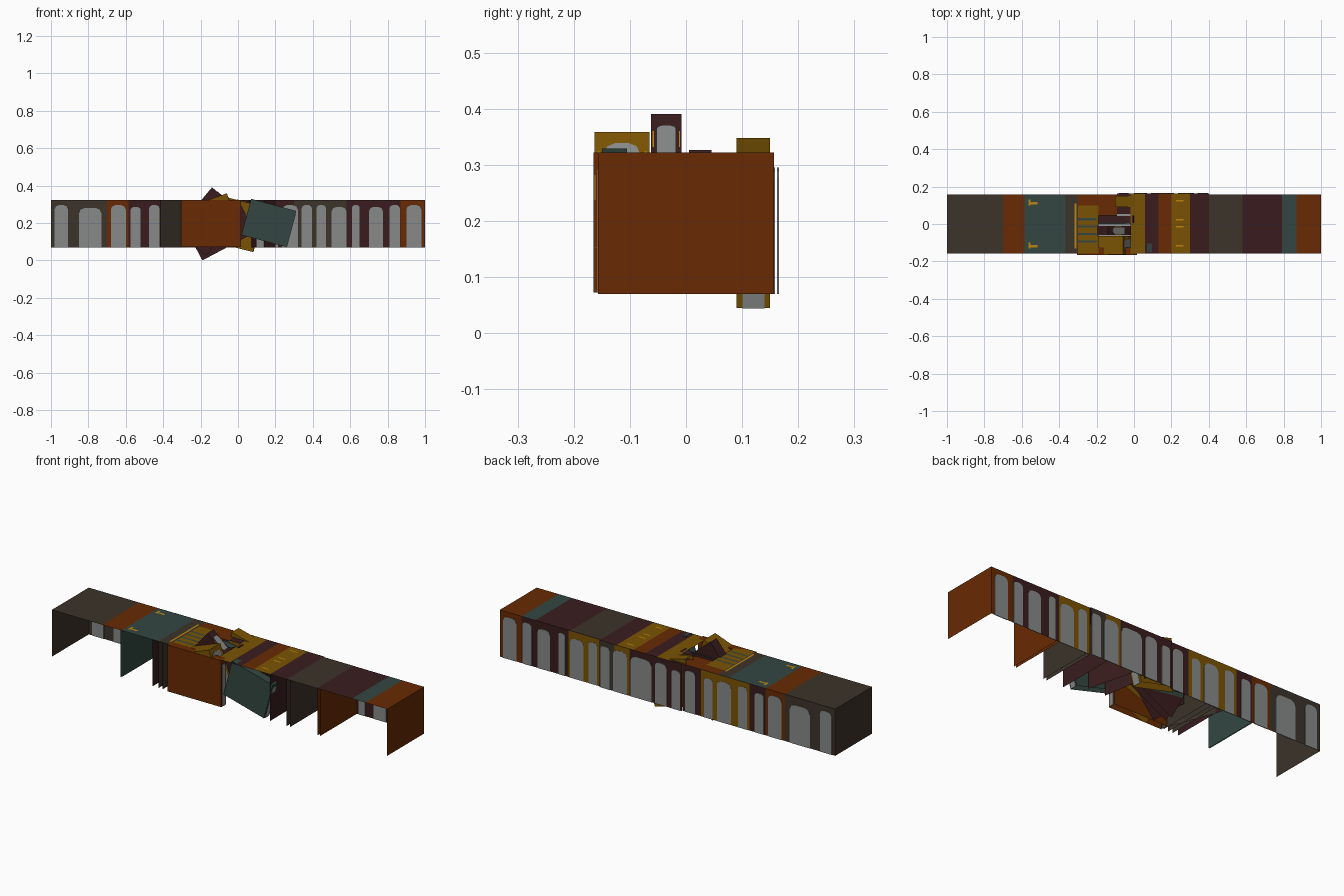
import bpy, math
from mathutils import Matrix, Vector

if "Cube" in bpy.data.objects:
    bpy.data.objects.remove(bpy.data.objects["Cube"])

COL = {
    "orange leather": (0.138, 0.023, 0.001), "teal cloth": (0.033, 0.062, 0.053),
    "maroon leather": (0.041, 0.012, 0.013), "brown leather": (0.045, 0.033, 0.023),
    "ochre leather": (0.195, 0.086, 0.001), "grey label": (0.245, 0.255, 0.250),
    "gold trim": (0.500, 0.230, 0.004),
}
MAT = {}
for n, c in COL.items():
    m = bpy.data.materials.new(n)
    m.diffuse_color = (*c, 1)
    m.use_nodes = True
    m.node_tree.nodes["Principled BSDF"].inputs["Base Color"].default_value = m.diffuse_color
    MAT[n.split()[0]] = m

Z0, Z1, Y = 0.07, 0.322, 0.157


def mesh(name, verts, faces, mats, mtx=None):
    me = bpy.data.meshes.new(name)
    me.from_pydata(verts, [], faces)
    for k in mats:
        me.materials.append(MAT[k])
    ob = bpy.data.objects.new(name, me)
    if mtx:
        ob.matrix_world = mtx
    bpy.context.collection.objects.link(ob)
    return ob


def sheet(name, a, b, c, d, col):
    return mesh(name, [a, b, c, d], [(0, 1, 2, 3)], [col])


def arch(u0, u1, v0, v1):
    """Outline of a label: straight sides, rounded shoulders."""
    r = min(0.3 * (u1 - u0), 0.03)
    return [(u0, v0), (u1, v0), (u1, v1 - r), (u1 - r * .3, v1 - r * .3), (u1 - r, v1),
            (u0 + r, v1), (u0 + r * .3, v1 - r * .3), (u0, v1 - r)]


def label(name, u0, u1, v0, v1, at, t, axis, mtx=None):
    """Thin grey plate set in a spine; axis is the spine's facing direction."""
    pts = arch(u0, u1, v0, v1)
    n = len(pts)
    put = (lambda u, v, s: (u, s, v)) if axis == "y" else (lambda u, v, s: (s, u, v))
    verts = [put(u, v, at - t / 2) for u, v in pts] + [put(u, v, at + t / 2) for u, v in pts]
    faces = [tuple(range(n)), tuple(range(2 * n - 1, n - 1, -1))]
    faces += [(i, (i + 1) % n, n + (i + 1) % n, n + i) for i in range(n)]
    mesh(name, verts, faces, ["grey"], mtx)


def rear(x0, x1):
    """The middle books stand slightly further back."""
    return Y + .007 if -.1 < (x0 + x1) / 2 < .40 else Y


def top(x0, x1, col, y0=-Y, y1=None, z=Z1):
    y1 = rear(x0, x1) if y1 is None else y1
    sheet("book_tops", (x0, y0, z), (x1, y0, z), (x1, y1, z), (x0, y1, z), col)


def back(x0, x1, col, out=0):
    y = rear(x0, x1) + out
    sheet("spines", (x0, y, Z0), (x0, y, Z1), (x1, y, Z1), (x1, y, Z0), col)


def cover(x, col, x2=None, y0=-Y, y1=Y):
    x2 = x if x2 is None else x2
    sheet("side_cover", (x, y0, Z0), (x2, y1, Z0), (x2, y1, Z1), (x, y0, Z1), col)


# tops of the standing books
for x0, x1, c in [(-1, -.70, "brown"), (-.70, -.585, "orange"), (-.585, -.365, "teal"),
                  (-.365, -.30, "brown"), (-.02, .06, "ochre"), (.06, .13, "maroon"),
                  (.13, .20, "orange"), (.20, .30, "ochre"), (.30, .40, "maroon"),
                  (.40, .58, "brown"), (.58, .79, "maroon"), (.79, .87, "teal"),
                  (.87, 1, "orange")]:
    top(x0, x1, c)
# jumbled partial tops in the middle
top(-.30, -.19, "ochre", -.157, .10)
top(-.30, -.19, "orange", .10, .157)
top(-.19, -.09, "orange", .045, .157)
top(-.09, -.02, "maroon", .05, .164)
top(-.13, -.06, "ochre", -.13, -.065)
top(-.19, -.02, "teal", -.004, .006, Z1 - .01)
for i in range(4):
    top(-.30, -.20, "teal", -.10 + .04 * i, -.088 + .04 * i, Z1 + .002)
# gold tooling
for y in (-.125, .105):
    top(-.565, -.515, "gold", y, y + .012, Z1 + .002)
    top(-.565, -.553, "gold", y - .005, y + .025, Z1 + .002)
top(-.318, -.308, "gold", -.13, .11, Z1 + .002)
for y in (-.12, -.02, .02, .12):
    top(.225, .265, "gold", y, y + .008, Z1 + .002)

# spines along the back, with a second outer layer where books overlap
for x0, x1, c in [(-1, -.70, "brown"), (-.70, -.585, "orange"), (-.585, -.40, "maroon"),
                  (-.40, -.21, "brown"), (-.21, -.09, "maroon"), (-.09, .08, "maroon"),
                  (.08, .30, "maroon"), (.30, .40, "brown"), (.40, .58, "brown"),
                  (.58, .87, "maroon"), (.87, 1, "orange")]:
    back(x0, x1, c)
for x0, x1, c in [(.40, .59, "ochre"), (.22, .31, "ochre"), (-.40, -.20, "ochre"),
                  (-.49, -.40, "ochre")]:
    back(x0, x1, c, .001)

# arched labels on the spines
for x0, x1, z in [(-.98, -.91, .295), (-.85, -.73, .28), (-.68, -.60, .295), (-.575, -.52, .285),
                  (-.475, -.42, .295), (-.38, -.295, .29), (-.27, -.22, .285), (-.165, -.105, .295),
                  (-.08, -.03, .28), (.0, .07, .295), (.09, .215, .29), (.235, .32, .295),
                  (.34, .395, .295), (.42, .47, .295), (.50, .58, .285), (.61, .65, .295),
                  (.70, .775, .285), (.81, .865, .295), (.90, .98, .295)]:
    label("spine_label", x0, x1, Z0, z, rear(x0, x1), .004, "y")

# side covers at the ends of each group of books
for x, c in [(-1, "brown"), (-.59, "teal"), (-.585, "teal"), (-.40, "maroon"), (-.365, "brown"),
             (-.34, "brown"), (-.31, "brown"), (.30, "maroon"), (.40, "brown"), (.42, "brown"),
             (.585, "orange"), (.60, "orange"), (1, "orange")]:
    cover(x, c)
cover(-.30, "brown", -.415)
cover(.10, "maroon", .06, -.09)
cover(.20, "maroon", .14, -.09)


def book(name, col, L, H, y0, y1, cx, cz, deg, lab=None):
    """Leaning book: two covers, top and labelled spine; open at base and fore edge."""
    mtx = Matrix.Translation((cx, (y0 + y1) / 2, cz)) @ Matrix.Rotation(-math.radians(deg), 4, "Y")
    t, l, h = (y1 - y0) / 2, L / 2, H / 2
    v = [(x, y, z) for y in (-t, t) for x, z in ((-l, -h), (l, -h), (l, h), (-l, h))]
    mesh(name, v, [(0, 1, 2, 3), (7, 6, 5, 4), (3, 2, 6, 7), (1, 5, 6, 2)], [col], mtx)
    lo, hi = lab or (-h, h * .8)
    label(name + "_label", -t * .65, t * .65, lo, hi, l, .004, "x", mtx)
    # short gold ticks either side of the label
    for s in (-1, 1):
        a, b = s * t * .82, s * t * .90
        z0, z1 = hi - .06, hi - .015
        mesh(name + "_gilding", [(l + .001, a, z0), (l + .001, b, z0), (l + .001, b, z1),
                                 (l + .001, a, z1)], [(0, 1, 2, 3)], ["gold"], mtx)


# books leaning face-forward in the middle
book("front_orange_book", "orange", .32, .25, -.165, -.125, -.145, .197, 0)
book("front_teal_book", "teal", .25, .20, -.150, -.105, .165, .20, -15)
book("leaning_ochre_book", "ochre", .24, .22, -.163, -.065, -.135, .214, 20)
book("leaning_maroon_book", "maroon", .30, .21, -.062, -.008, -.155, .208, 50, (-.01, .072))
book("low_maroon_book", "maroon", .32, .20, .005, .045, -.096, .1632, 28)
book("inner_teal_book", "teal", .26, .18, .05, .085, -.12, .20, -8)
book("rear_ochre_book", "ochre", .25, .25, .09, .15, -.01, .196, -14)
